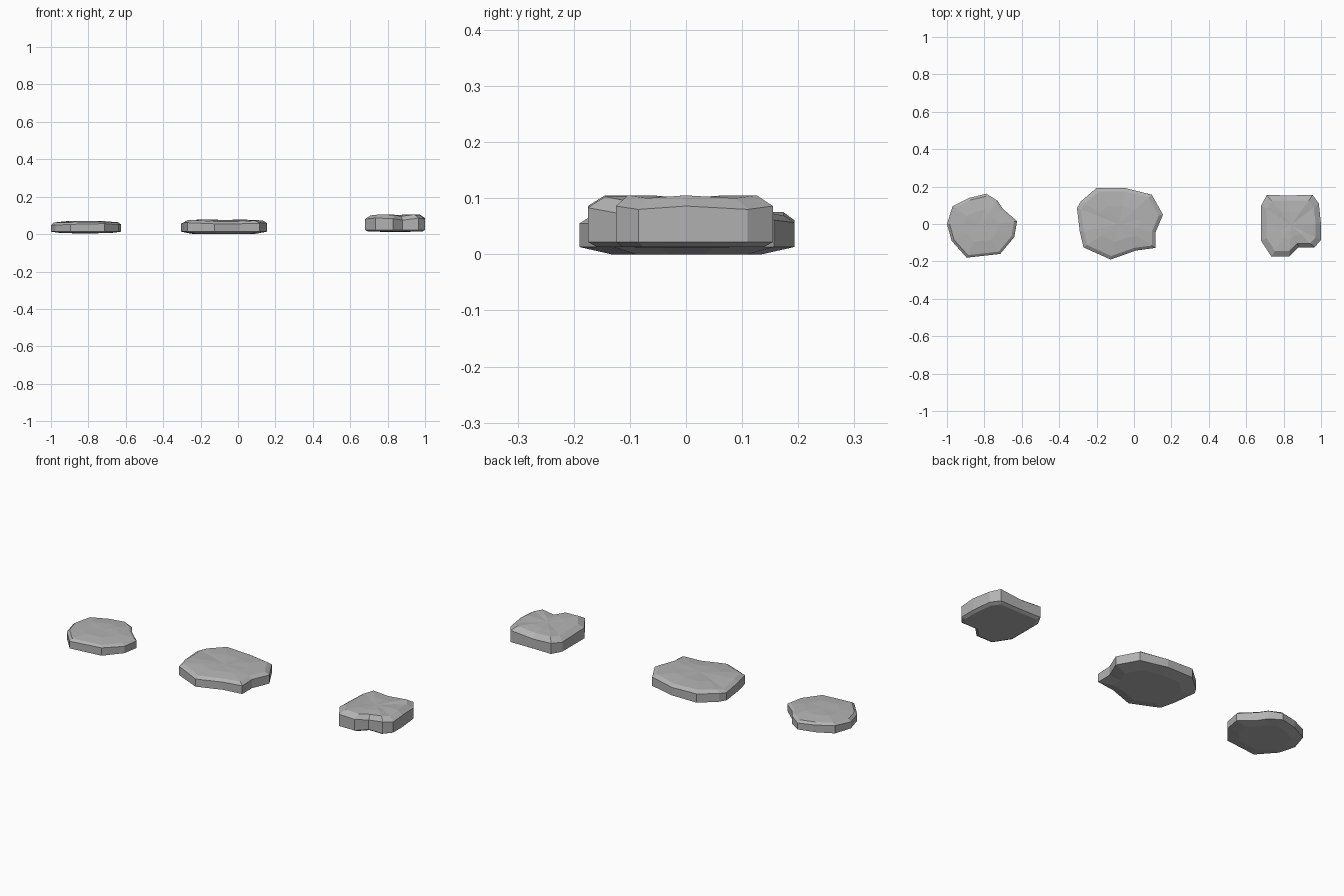
import bpy, bmesh

if "Cube" in bpy.data.objects:
    bpy.data.objects.remove(bpy.data.objects["Cube"])

# Dark grey rock
rock = bpy.data.materials.new("rock")
rock.diffuse_color = (.45, .45, .45, 1)
rock.use_nodes = True
rock.node_tree.nodes["Principled BSDF"].inputs["Base Color"].default_value = rock.diffuse_color

def stone(name, outline, centre, rings, bottom_z, top_z, ripple):
    """Loft a flat stone from one outline; rings are (scale, z, ripple amount)."""
    bm = bmesh.new()
    n = len(outline)
    cx, cy = centre
    loops = []
    for s, z, amount in rings:
        loops.append([bm.verts.new((cx + (x - cx) * s, cy + (y - cy) * s,
                                    z + amount * ripple[i]))
                      for i, (x, y) in enumerate(outline)])
    for a, b in zip(loops, loops[1:]):
        for i in range(n):
            j = (i + 1) % n
            bm.faces.new((a[i], a[j], b[j], b[i]))
    for ring, z in ((loops[0], bottom_z), (loops[-1], top_z)):
        c = bm.verts.new((cx, cy, z))
        for i in range(n):
            bm.faces.new((ring[i], ring[(i + 1) % n], c))
    bmesh.ops.recalc_face_normals(bm, faces=bm.faces[:])
    me = bpy.data.meshes.new(name)
    bm.to_mesh(me)
    bm.free()
    me.materials.append(rock)
    ob = bpy.data.objects.new(name, me)
    bpy.context.collection.objects.link(ob)
    return ob

# Left stone: small, low and rounded
stone("left_stone",
      [(-1, 0), (-.97, .095), (-.88, .14), (-.79, .162), (-.73, .125), (-.7, .08),
       (-.625, .015), (-.64, -.07), (-.715, -.16), (-.895, -.18), (-.975, -.09)],
      (-.82, -.01),
      [(.7, .005, 0), (1, .013, 0), (1, .052, .004), (.92, .063, .002), (.5, .07, .001)],
      .004, .07, [-1, 1, 0, -1, 1, 1, 0, -.5, 1, 0, -1])

# Middle stone: the widest, with a slightly dished top
stone("middle_stone",
      [(-.305, .085), (-.285, .12), (-.2, .193), (-.05, .193), (.095, .157), (.155, .05),
       (.115, -.045), (.115, -.128), (.01, -.142), (-.125, -.19), (-.27, -.125), (-.29, -.04)],
      (-.08, 0),
      [(.7, 0, 0), (1, .013, 0), (1, .058, .003), (.9, .071, .004), (.5, .076, .002)],
      0, .075, [-1, 0, 1, -.5, 1, .5, 1, 0, -1, -1, 1, 1])

# Right stone: squarer and thicker, stepped at the front corner
stone("right_stone",
      [(.68, .1), (.71, .155), (.82, .153), (.955, .155), (.988, .11), (1, .0),
       (1, -.085), (.965, -.125), (.88, -.125), (.83, -.175), (.735, -.175), (.68, -.09)],
      (.84, -.005),
      [(.9, .013, 0), (1, .022, 0), (1, .08, .006), (.82, .1, .005), (.45, .102, .003)],
      .012, .1, [-1, 0, -1, 1, 0, 1, 0, 1, -1, .5, 1, 0])
